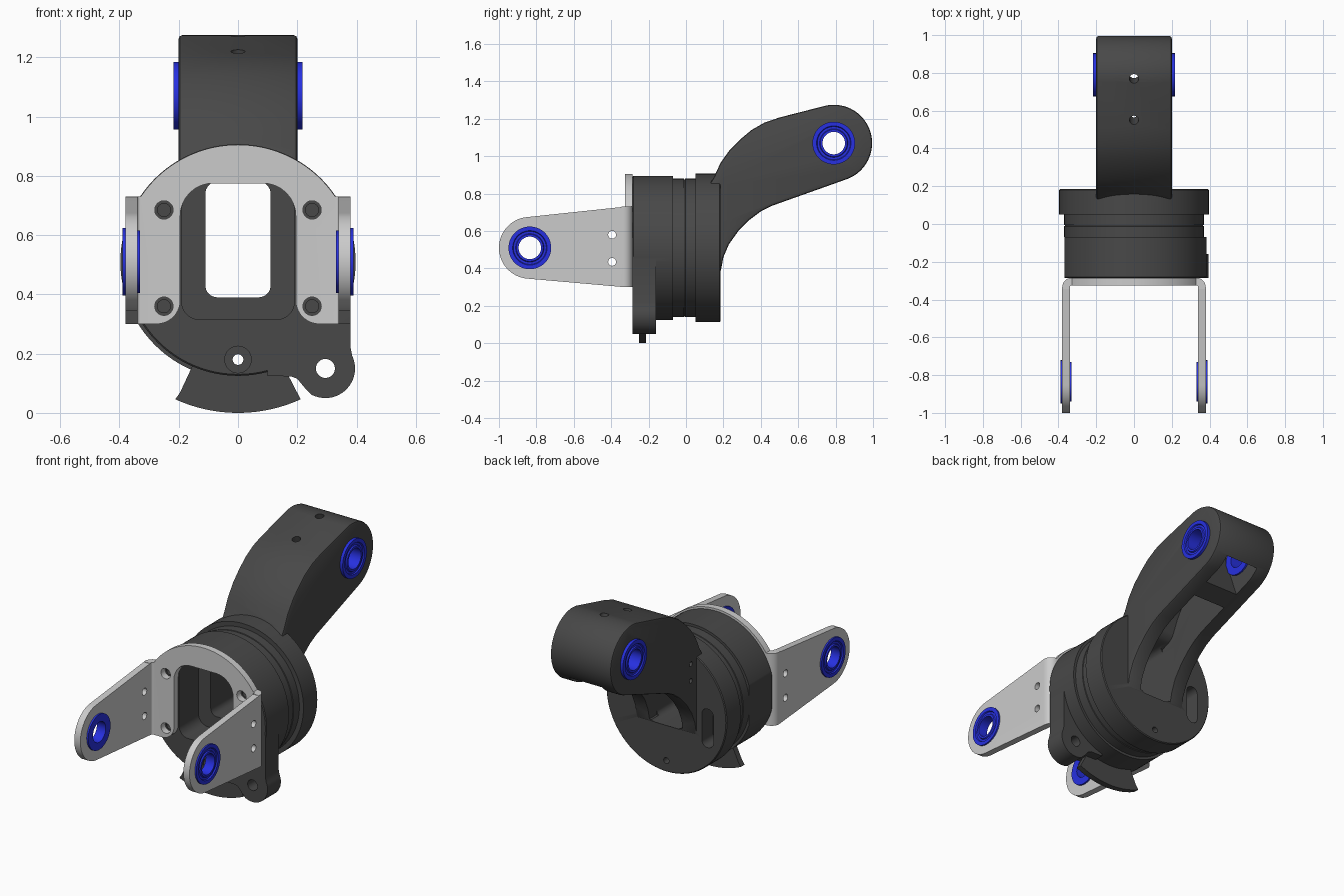
import bpy, bmesh, math
from mathutils import Vector

if "Cube" in bpy.data.objects:
    bpy.data.objects.remove(bpy.data.objects["Cube"])

CZ = 0.51                      # height of the main axis


def material(name, rgb):
    m = bpy.data.materials.new(name)
    m.diffuse_color = (*rgb, 1)
    m.use_nodes = True
    m.node_tree.nodes["Principled BSDF"].inputs["Base Color"].default_value = m.diffuse_color
    return m


DARK = material("dark_grey", (0.065, 0.065, 0.065))
BLUE = material("blue", (0.02, 0.03, 0.75))


def finish(name, bm, mat=None):
    bmesh.ops.recalc_face_normals(bm, faces=bm.faces)
    me = bpy.data.meshes.new(name)
    bm.to_mesh(me)
    bm.free()
    ob = bpy.data.objects.new(name, me)
    bpy.context.collection.objects.link(ob)
    if mat:
        me.materials.append(mat)
    return ob


def place(axis, a, b, t):
    return {"X": (t, a, b), "Y": (a, t, b), "Z": (a, b, t)}[axis]


def prism(name, pts, axis, lo, hi, mat=None):
    bm = bmesh.new()
    rings = [[bm.verts.new(place(axis, a, b, t)) for a, b in pts] for t in (lo, hi)]
    bm.faces.new(rings[0])
    bm.faces.new(rings[1])
    for i in range(len(pts)):
        j = (i + 1) % len(pts)
        bm.faces.new((rings[0][i], rings[0][j], rings[1][j], rings[1][i]))
    return finish(name, bm, mat)


def lathe(name, prof, axis, ca, cb, mat=None, n=96):
    """Revolve a closed (distance, radius) loop around an axis."""
    bm = bmesh.new()
    rings = []
    for k in range(n):
        a = 2 * math.pi * k / n
        rings.append([bm.verts.new(place(axis, ca + r * math.cos(a), cb + r * math.sin(a), t))
                      for t, r in prof])
    for k in range(n):
        p, q = rings[k], rings[(k + 1) % n]
        for i in range(len(prof)):
            j = (i + 1) % len(prof)
            bm.faces.new((p[i], p[j], q[j], q[i]))
    return finish(name, bm, mat)


def arc(cx, cy, r, a0, a1, n=24):
    return [(cx + r * math.cos(math.radians(a0 + (a1 - a0) * i / n)),
             cy + r * math.sin(math.radians(a0 + (a1 - a0) * i / n))) for i in range(n + 1)]


def rounded(pts, n=8):
    """Polygon of (x, y, corner size) with softened corners."""
    out = []
    for i, (x, y, r) in enumerate(pts):
        p = Vector((x, y))
        if r == 0:
            out.append((x, y))
            continue
        u = p + (Vector(pts[i - 1][:2]) - p).normalized() * r
        v = p + (Vector(pts[(i + 1) % len(pts)][:2]) - p).normalized() * r
        w = 1 / math.sqrt(2)
        for k in range(n + 1):
            t = k / n
            b = ((1 - t) ** 2, 2 * w * t * (1 - t), t * t)
            q = (u * b[0] + p * b[1] + v * b[2]) / sum(b)
            out.append((q.x, q.y))
    return out


def rod(axis, a, b, r, lo, hi, n=32):
    return prism("cutter", arc(a, b, r, 0, 360 - 360 / n, n - 1), axis, lo, hi)


def apply_all(ob):
    bpy.context.view_layer.objects.active = ob
    for m in list(ob.modifiers):
        bpy.ops.object.modifier_apply(modifier=m.name)


def boolean(ob, op, *others):
    for o in others:
        m = ob.modifiers.new("bool", "BOOLEAN")
        m.operation, m.object, m.solver = op, o, "EXACT"
        apply_all(ob)
        bpy.data.objects.remove(o, do_unlink=True)


def bevel(ob, w):
    m = ob.modifiers.new("bevel", "BEVEL")
    m.width, m.segments, m.limit_method, m.angle_limit = w, 2, "ANGLE", math.radians(60)
    apply_all(ob)


# Stepped round housing
body = lathe("housing_and_arm", [(-.285, .38), (-.28, .385), (-.07, .385), (-.07, .37), (-.012, .37),
             (-.01, .366), (-.006, .366), (-.004, .37), (.05, .37), (.05, .397), (.18, .397),
             (.185, .392), (.185, .05), (-.285, .05)], "Y", 0, CZ, DARK)
boolean(body, "DIFFERENCE", prism("cutter", [(-.6, 0), (-.367, 0), (-.367, 1), (-.6, 1)], "Y", -.4, -.07))

# Side lug and thin stop sector under the housing
lug = prism("lug", [(.1, .45), (.1, .125), (.18, .123), (.2, .115), (.225, .085), (.25, .06)]
            + arc(.295, .15, .1, 250, 385, 20) + [(.38, .22), (.38, .47), (.3, .5)], "Y", -.285, -.16, DARK)
sector = prism("sector", [(-.1, .3), (-.16, .145), (-.195, .07)]
               + arc(0, CZ, .51, 245.5, 294.5) + [(.16, .145), (.1, .3)], "Y", -.25, -.215, DARK)

# Swept arm
arm = prism("arm", [(.12, .4), (.12, .84), (.15, .89), (.185, .965), (.235, 1.035), (.29, 1.09),
                    (.35, 1.14), (.42, 1.18), (.5, 1.207)] + arc(.79, 1.07, .205, 101, -70, 32)
            + [(.46, .735), (.4, .705), (.34, .66), (.28, .6), (.23, .53), (.2, .46), (.185, .38)],
            "X", -.2, .2, DARK)
bevel(arm, .012)
boolean(body, "UNION", lug, sector, arm)

# Front recess, through window, arm channel and tip pocket
recess = prism("cutter", rounded([(-.19, .315, .06), (.19, .315, .06), (.19, .78, .1), (-.19, .78, .1)]),
               "Y", -.4, -.1)
window = prism("cutter", rounded([(-.11, .39, .04), (.11, .39, .04), (.11, .78, .04), (-.11, .78, .04)]),
               "Y", -.4, .22)
channel = prism("cutter", rounded([(.12, .4, 0), (.12, .77, 0), (.2, .8, .03), (.27, .95, .06),
                (.4, 1.08, .06), (.56, 1.12, .05), (.66, .8, 0), (.66, .6, 0), (.4, .4, 0)]), "X", -.109, .109)
d, n, c = Vector((.94, .34)), Vector((-.34, .94)), Vector((.79, 1.07))
pocket = prism("cutter", [tuple(c + d * a + n * b) for a, b in
               ((-.1, -.3), (.1, -.3), (.1, .08), (.07, .11), (-.07, .11), (-.1, .08))], "X", -.11, .11)
boolean(body, "DIFFERENCE", recess, window, channel, pocket)

# Drilled holes in the housing and arm
boolean(body, "DIFFERENCE",
        rod("Y", .295, .15, .032, -.4, 0), rod("Y", 0, .18, .018, -.4, .4), rod("Y", 0, .18, .045, -.4, -.26),
        rod("X", .79, 1.07, .085, -.4, .4, 48))
for sx in (-1, 1):
    for z in (.36, .685):
        boolean(body, "DIFFERENCE", rod("Y", sx * .25, z, .022, -.4, -.22))
for z in (.73, .83):
    boolean(body, "DIFFERENCE", rod("X", .24, z, .014, -.4, -.15))
for y, z in ((.77, 1.27), (.55, 1.22)):
    hole = rod("Z", 0, 0, .024, -.22, .15)
    hole.location, hole.rotation_euler = (0, y, z), (math.radians(17), 0, 0)
    bpy.context.view_layer.update()
    boolean(body, "DIFFERENCE", hole)
slot = prism("cutter", rounded([(-.31, .33, .035), (-.235, .33, .035), (-.235, .56, .035), (-.31, .56, .035)]),
             "Y", .08, .3)
boolean(body, "DIFFERENCE", slot)

# Bent sheet fork: U strip trimmed by its side and front outlines
fork = prism("fork_bracket",
             [(.38, -1.05)] + arc(.33, -.335, .05, 0, 90, 8) + arc(-.33, -.335, .05, 90, 180, 8)
             + [(-.38, -1.05), (-.34, -1.05)] + arc(-.33, -.335, .01, 180, 90, 6)
             + arc(.33, -.335, .01, 90, 0, 6) + [(.34, -1.05)], "Z", .2, 1)
side = prism("cutter", [(-.27, .3), (-.27, .95), (-.345, .95), (-.345, .728)]
             + arc(-.835, CZ, .165, 96, 264, 32) + [(-.33, .3)], "X", -.5, .5)
front = prism("cutter", [(.45, .25), (.45, .73)] + arc(0, CZ, .395, 33.85, 146.15, 48) + [(-.45, .73), (-.45, .25)],
              "Y", -1.2, 0)
boolean(fork, "INTERSECT", side, front)
opening = prism("cutter", rounded([(-.195, .775, .11), (.195, .775, .11), (.195, .2, 0), (-.195, .2, 0)]),
                "Y", -.4, -.2)
boolean(fork, "DIFFERENCE", opening, rod("X", -.835, CZ, .085, -.5, .5, 48))
for z in (.435, .58):
    boolean(fork, "DIFFERENCE", rod("X", -.395, z, .021, -.5, .5))
for sx in (-1, 1):
    # rounded inner foot of each leg, then its two bolt holes
    foot = [(sx * .18, .29), (sx * .275, .29)] + [(sx * x, z) for x, z in arc(.275, .38, .08, 270, 180, 10)] \
        + [(sx * .18, .38)]
    boolean(fork, "DIFFERENCE", prism("cutter", foot, "Y", -.4, -.2))
    for z in (.36, .685):
        boolean(fork, "DIFFERENCE", rod("Y", sx * .25, z, .031, -.4, -.2))


# Flanged bushings in the fork ears and the arm tip
def bushing(name, s, a, b, f, y, z):
    e = b + f
    prof = [(a - .01, .06), (a - .01, .105), (a, .105), (a, .085), (b, .085), (b, .114), (e, .114),
            (e, .092), (e - .007, .088), (e - .007, .076), (e, .072), (e, .06)]
    return lathe(name, [(s * t, r) for t, r in prof], "X", y, z, BLUE, 64)


parts = [body, fork]
for s, tag in ((1, "right"), (-1, "left")):
    parts.append(bushing("fork_bushing_" + tag, s, .34, .38, .009, -.835, CZ))
    parts.append(bushing("arm_bushing_" + tag, s, .11, .2, .017, .79, 1.07))

bpy.ops.object.select_all(action="DESELECT")
for ob in parts:
    ob.select_set(True)
bpy.context.view_layer.objects.active = body
bpy.ops.object.shade_smooth_by_angle(angle=math.radians(30))
